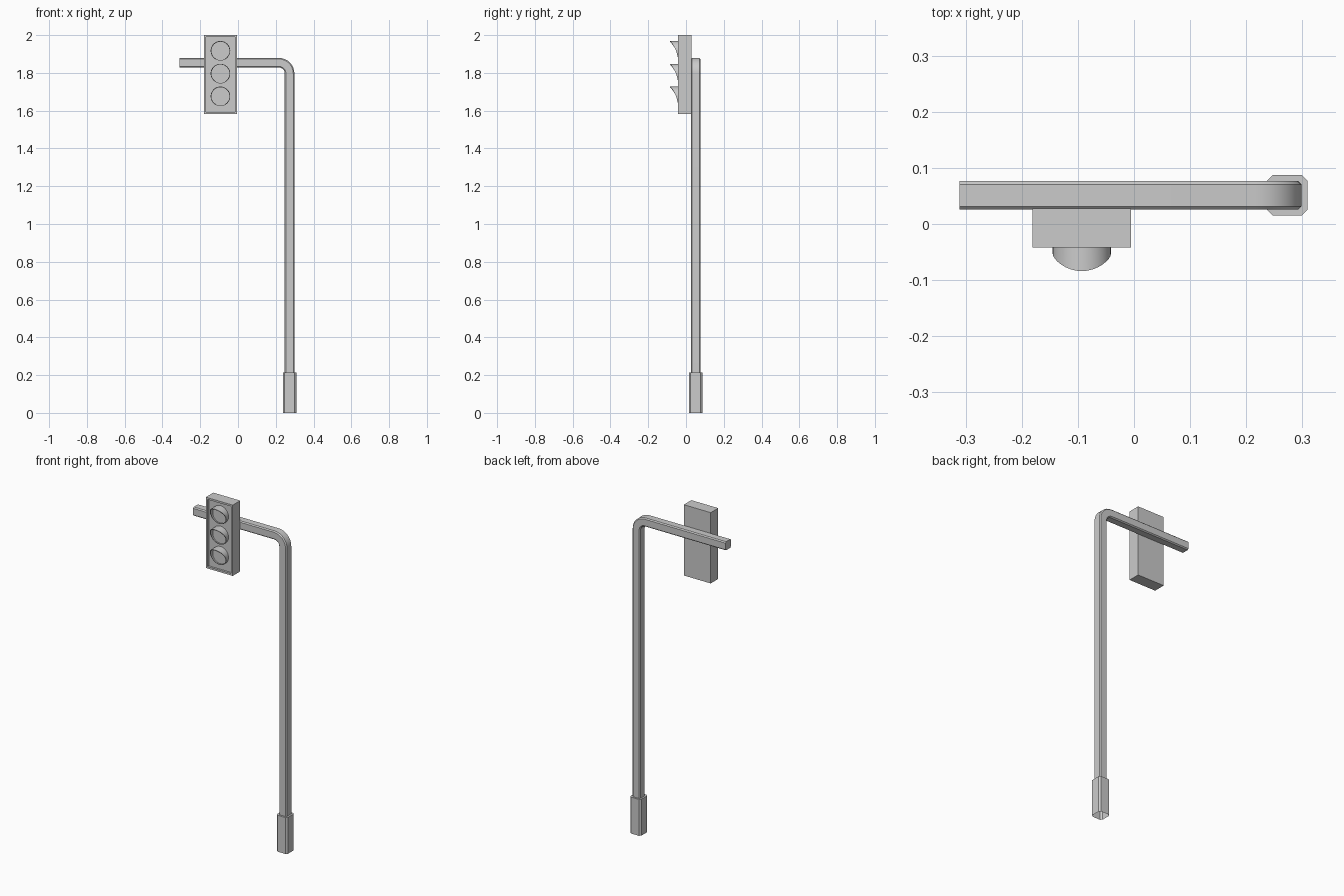
import bpy, bmesh, math

if "Cube" in bpy.data.objects:
    bpy.data.objects.remove(bpy.data.objects["Cube"])


def finish(name, bm, smooth=None):
    bmesh.ops.recalc_face_normals(bm, faces=bm.faces[:])
    me = bpy.data.meshes.new(name)
    bm.to_mesh(me)
    bm.free()
    ob = bpy.data.objects.new(name, me)
    bpy.context.collection.objects.link(ob)
    if smooth:
        bpy.ops.object.select_all(action='DESELECT')
        ob.select_set(True)
        bpy.context.view_layer.objects.active = ob
        bpy.ops.object.shade_smooth_by_angle(angle=math.radians(smooth))
    return ob


def chamfered_square(h, c):
    k = h - c
    return [(h, -k), (h, k), (k, h), (-k, h), (-h, k), (-h, -k), (-k, -h), (k, -h)]


def bridge(bm, rings, closed=False):
    n = len(rings[0])
    pairs = list(zip(rings, rings[1:])) + ([(rings[-1], rings[0])] if closed else [])
    for a, b in pairs:
        for i in range(n):
            j = (i + 1) % n
            bm.faces.new((a[i], a[j], b[j], b[i]))


PX, PY = 0.273, 0.051        # pole axis
ARM_Z, BEND = 1.854, 0.057   # arm height and bend radius

# Pole and arm: chamfered square swept round a bend
path = [(PX, 0.2, 0)]
for i in range(9):
    a = math.pi / 2 * i / 8
    path.append((PX - BEND + BEND * math.cos(a), ARM_Z - BEND + BEND * math.sin(a), a))
path.append((-0.311, ARM_Z, math.pi / 2))
bm = bmesh.new()
rings = [[bm.verts.new((x + u * math.cos(a), PY + v, z + u * math.sin(a)))
          for u, v in chamfered_square(0.0255, 0.006)] for x, z, a in path]
bridge(bm, rings)
bm.faces.new(rings[-1])
finish("pole_and_arm", bm, 30)

# Base sleeve, open underneath
bm = bmesh.new()
rings = [[bm.verts.new((PX + u, PY + v, z)) for u, v in chamfered_square(0.036, 0.010)]
         for z in (0, 0.215)]
bridge(bm, rings)
bm.faces.new(rings[-1])
finish("base_sleeve", bm)

# Signal housing with a recessed front
X0, X1, Y0, Y1, Z0, Z1 = -0.181, -0.005, -0.042, 0.028, 1.582, 2.0
FLOOR = -0.030
bm = bmesh.new()
rings = []
for y, d in ((Y1, 0), (Y0, 0), (Y0, 0.011), (FLOOR, 0.011)):
    rings.append([bm.verts.new((x, y, z)) for x, z in
                  ((X0 + d, Z0 + d), (X1 - d, Z0 + d), (X1 - d, Z1 - d), (X0 + d, Z1 - d))])
bridge(bm, rings)
bm.faces.new(rings[0])
bm.faces.new(rings[-1])
finish("signal_housing", bm)

# Lamps: a lens and a visor whose rim sweeps forward at the top
CX, N = -0.093, 32
for label, cz in (("top", 1.917), ("middle", 1.796), ("bottom", 1.676)):
    bm = bmesh.new()
    rings = []
    for r, front in ((0.052, False), (0.052, True), (0.048, True), (0.048, False)):
        ring = []
        for i in range(N):
            a = 2 * math.pi * i / N
            t = (math.cos(a) + 1) / 2
            y = -0.041 - 0.013 * t - 0.030 * t ** 2.5 if front else FLOOR
            ring.append(bm.verts.new((CX + r * math.sin(a), y, cz + r * math.cos(a))))
        rings.append(ring)
    bridge(bm, rings, closed=True)
    finish(label + "_visor", bm, 35)

    bm = bmesh.new()
    rings = [[bm.verts.new((CX + r * math.sin(2 * math.pi * i / N), y,
                            cz + r * math.cos(2 * math.pi * i / N))) for i in range(N)]
             for r, y in ((0.048, FLOOR), (0.048, -0.034))]
    bridge(bm, rings)
    bm.faces.new(rings[-1])
    finish(label + "_lens", bm, 35)
